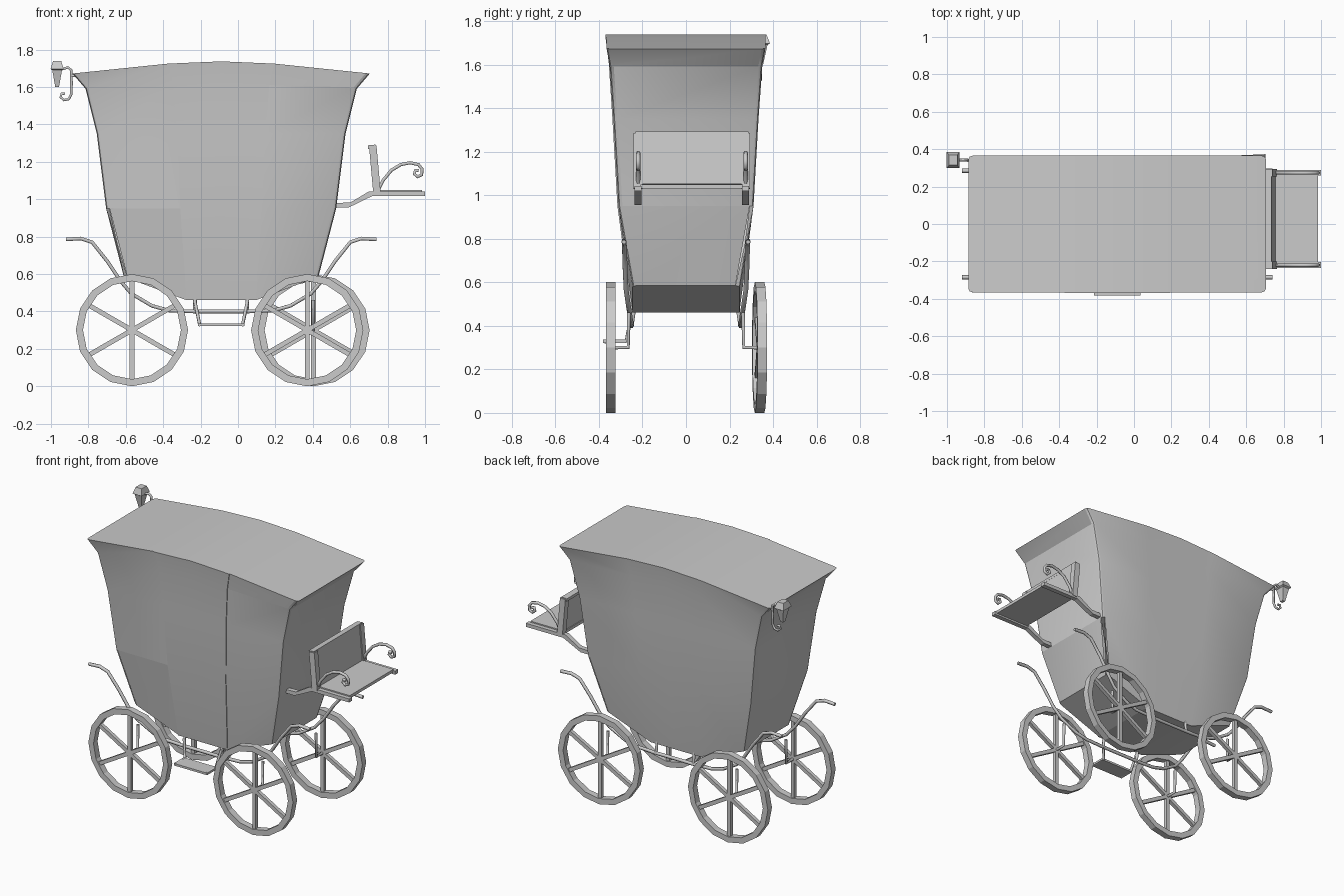
import bpy, bmesh, math
from mathutils import Vector, Matrix

if "Cube" in bpy.data.objects:
    bpy.data.objects.remove(bpy.data.objects["Cube"])

CX = -0.09  # lengthwise middle of the carriage body


def finish(name, bm, smooth=None):
    bmesh.ops.recalc_face_normals(bm, faces=bm.faces)
    me = bpy.data.meshes.new(name)
    bm.to_mesh(me)
    bm.free()
    ob = bpy.data.objects.new(name, me)
    bpy.context.collection.objects.link(ob)
    if smooth:
        bpy.ops.object.select_all(action='DESELECT')
        ob.select_set(True)
        bpy.context.view_layer.objects.active = ob
        bpy.ops.object.shade_smooth_by_angle(angle=math.radians(smooth))
    return ob


def box(name, lo, hi, tilt=0.0):
    lo, hi = Vector(lo), Vector(hi)
    bm = bmesh.new()
    bmesh.ops.create_cube(bm, size=1.0, matrix=Matrix.Translation((lo + hi) / 2)
                          @ Matrix.Rotation(tilt, 4, 'Y')
                          @ Matrix.Diagonal((*(hi - lo), 1)))
    return finish(name, bm)


def rod(name, pts, r):
    cu = bpy.data.curves.new(name, 'CURVE')
    cu.dimensions = '3D'
    cu.bevel_depth = r
    cu.bevel_resolution = 1
    cu.use_fill_caps = True
    sp = cu.splines.new('POLY')
    sp.points.add(len(pts) - 1)
    for p, q in zip(sp.points, pts):
        p.co = (*q, 1)
    ob = bpy.data.objects.new(name, cu)
    bpy.context.collection.objects.link(ob)
    return ob


# Body: rows are (half length, half width, z at end, z at door edge, z at middle)
ROWS = [(0.52, 0.245, 0.585, 0.46, 0.46), (0.615, 0.31, 0.95, 0.95, 0.95),
        (0.665, 0.333, 1.35, 1.35, 1.35), (0.725, 0.35, 1.59, 1.61, 1.62),
        (0.795, 0.365, 1.672, 1.725, 1.737)]
COLS = [-1, -0.355, 0, 0.355, 1]


def body_point(row, f, side, push=0.0):
    L, W, ze, zd, zm = row
    z = ze if abs(f) == 1 else (zm if f == 0 else zd)
    return (CX + f * L, side * (W + push), z)


bm = bmesh.new()
grid = {s: [[bm.verts.new(body_point(r, f, s)) for f in COLS] for r in ROWS] for s in (-1, 1)}
for i in range(4):
    for s in (-1, 1):
        for j in range(4):
            g = grid[s]
            bm.faces.new((g[i][j], g[i][j+1], g[i+1][j+1], g[i+1][j]))
    for j in (0, 4):
        bm.faces.new((grid[-1][i][j], grid[1][i][j], grid[1][i+1][j], grid[-1][i+1][j]))
for j in range(4):
    for i in (0, 4):
        bm.faces.new((grid[-1][i][j], grid[-1][i][j+1], grid[1][i][j+1], grid[1][i][j]))
corners = [bm.edges.get((grid[s][i][j], grid[s][i+1][j]))
           for s in (-1, 1) for j in (0, 4) for i in range(4)]
bmesh.ops.bevel(bm, geom=corners, offset=0.018, segments=2, profile=0.5, affect='EDGES')
finish("carriage_body", bm, 35)

# Door: thin raised panel on the front side
bm = bmesh.new()
inner = [[bm.verts.new(body_point(r, f, -1, -0.005)) for f in COLS[1:4]] for r in ROWS]
outer = [[bm.verts.new(body_point(r, f, -1, 0.005)) for f in COLS[1:4]] for r in ROWS]
for g in (inner, outer):
    for i in range(4):
        for j in range(2):
            bm.faces.new((g[i][j], g[i][j+1], g[i+1][j+1], g[i+1][j]))
bmesh.ops.bridge_loops(bm, edges=[e for e in bm.edges if e.is_boundary])
finish("door", bm, 35)


# Wheels: 16-sided square rim with three crossing bars
def wheel(name, x, y, yaw=0.0):
    bm = bmesh.new()
    n, w = 16, 0.022
    rings = []
    for k in range(n):
        a = 2 * math.pi * k / n
        rings.append([bm.verts.new((r * math.sin(a), d, r * math.cos(a)))
                      for r, d in ((0.30, -w), (0.30, w), (0.262, w), (0.262, -w))])
    for k in range(n):
        a, b = rings[k], rings[(k + 1) % n]
        for m in range(4):
            bm.faces.new((a[m], a[(m+1) % 4], b[(m+1) % 4], b[m]))
    for k in range(3):
        bmesh.ops.create_cube(bm, size=1.0, matrix=Matrix.Rotation(k * math.pi / 3, 4, 'Y')
                              @ Matrix.Diagonal((0.025, 0.025, 0.54, 1)))
    ob = finish(name, bm)
    ob.location = (x, y, 0.30)
    ob.rotation_euler = (0, 0, yaw)


wheel("wheel_front_left", -0.567, -0.345)
wheel("wheel_back_left", -0.567, 0.338)
wheel("wheel_front_right", 0.37, -0.345)
wheel("wheel_back_right", 0.403, 0.338, math.radians(2.5))

# Spring rails, with stub axles dropping from them
HALF = [(0.83, 0.285, 0.785), (0.75, 0.285, 0.79), (0.69, 0.283, 0.77), (0.61, 0.28, 0.67),
        (0.54, 0.275, 0.565), (0.48, 0.265, 0.495), (0.37, 0.255, 0.43),
        (0.28, 0.25, 0.405), (0.15, 0.25, 0.40)]
for s, tag in ((-1, "front"), (1, "back")):
    path = [(CX - a, s * b, c) for a, b, c in HALF] + [(CX + a, s * b, c) for a, b, c in HALF[::-1]]
    rod("spring_rail_" + tag, path, 0.011)
    for x in (-0.567, 0.37 if s < 0 else 0.403):
        rod("axle_strut_" + tag, [(x, s * 0.345, 0.30), (x, s * 0.265, 0.30), (x, s * 0.262, 0.46)], 0.01)
    for x in (CX - 0.14, CX + 0.14):
        rod("body_hanger_" + tag, [(x, s * 0.25, 0.395), (x, s * 0.238, 0.48)], 0.01)

# Entry step under the door
box("step", (-0.215, -0.382, 0.322), (0.035, -0.275, 0.336))
for d in (-1, 1):
    x = CX + d * 0.115
    rod("step_bracket", [(CX + d * 0.14, -0.25, 0.45), (x, -0.275, 0.33), (x, -0.375, 0.328)], 0.009)

# Driver seat (slightly off the middle in y)
SY = 0.027
box("seat", (0.73, SY - 0.235, 1.03), (0.985, SY + 0.235, 1.05))
box("seat_back_panel", (0.725, SY - 0.23, 1.05), (0.745, SY + 0.23, 1.28), -0.09)
box("seat_back_top", (0.695, SY - 0.26, 1.27), (0.735, SY + 0.26, 1.29), -0.09)
ARM = [(0.745, 1.04), (0.775, 1.10), (0.82, 1.155), (0.87, 1.185), (0.92, 1.195), (0.965, 1.185),
       (0.985, 1.16), (0.982, 1.13), (0.96, 1.12), (0.943, 1.135), (0.948, 1.155), (0.965, 1.152)]
for s in (-1, 1):
    y = SY + s * 0.247
    box("seat_back_post", (0.712, y - 0.02, 1.03), (0.752, y + 0.02, 1.285), -0.09)
    bm = bmesh.new()
    prof = [(0.51, 0.955), (0.59, 0.955), (0.72, 1.018), (1.0, 1.018), (1.0, 1.042),
            (0.70, 1.042), (0.60, 0.982), (0.51, 0.98)]
    f = bm.faces.new([bm.verts.new((x, y - 0.016, z)) for x, z in prof])
    ext = bmesh.ops.extrude_face_region(bm, geom=[f])
    bmesh.ops.translate(bm, vec=(0, 0.032, 0),
                        verts=[v for v in ext["geom"] if isinstance(v, bmesh.types.BMVert)])
    finish("seat_support", bm)
    rod("armrest_scroll", [(x, y, z) for x, z in ARM], 0.01)

# Lantern: stacked square sections, hung on a scroll bracket at the back left corner
LX, LY = -0.967, 0.342
bm = bmesh.new()
rings = []
for h, z in ((0.01, 1.60), (0.026, 1.69), (0.035, 1.697), (0.022, 1.738)):
    rings.append([bm.verts.new((LX + h * a, LY + h * 1.25 * b, z))
                  for a, b in ((-1, -1), (1, -1), (1, 1), (-1, 1))])
for a, b in zip(rings, rings[1:]):
    for k in range(4):
        bm.faces.new((a[k], a[(k+1) % 4], b[(k+1) % 4], b[k]))
bm.faces.new(rings[0])
bm.faces.new(rings[-1])
finish("lantern", bm)
rod("lantern_bracket", [(x, LY, z) for x, z in (
    (-0.94, 1.695), (-0.91, 1.705), (-0.892, 1.69), (-0.89, 1.62), (-0.892, 1.56), (-0.905, 1.535),
    (-0.93, 1.53), (-0.948, 1.545), (-0.943, 1.565), (-0.926, 1.563))], 0.008)
rod("lantern_mount", [(-0.892, LY, 1.66), (-0.86, LY - 0.01, 1.66)], 0.008)
